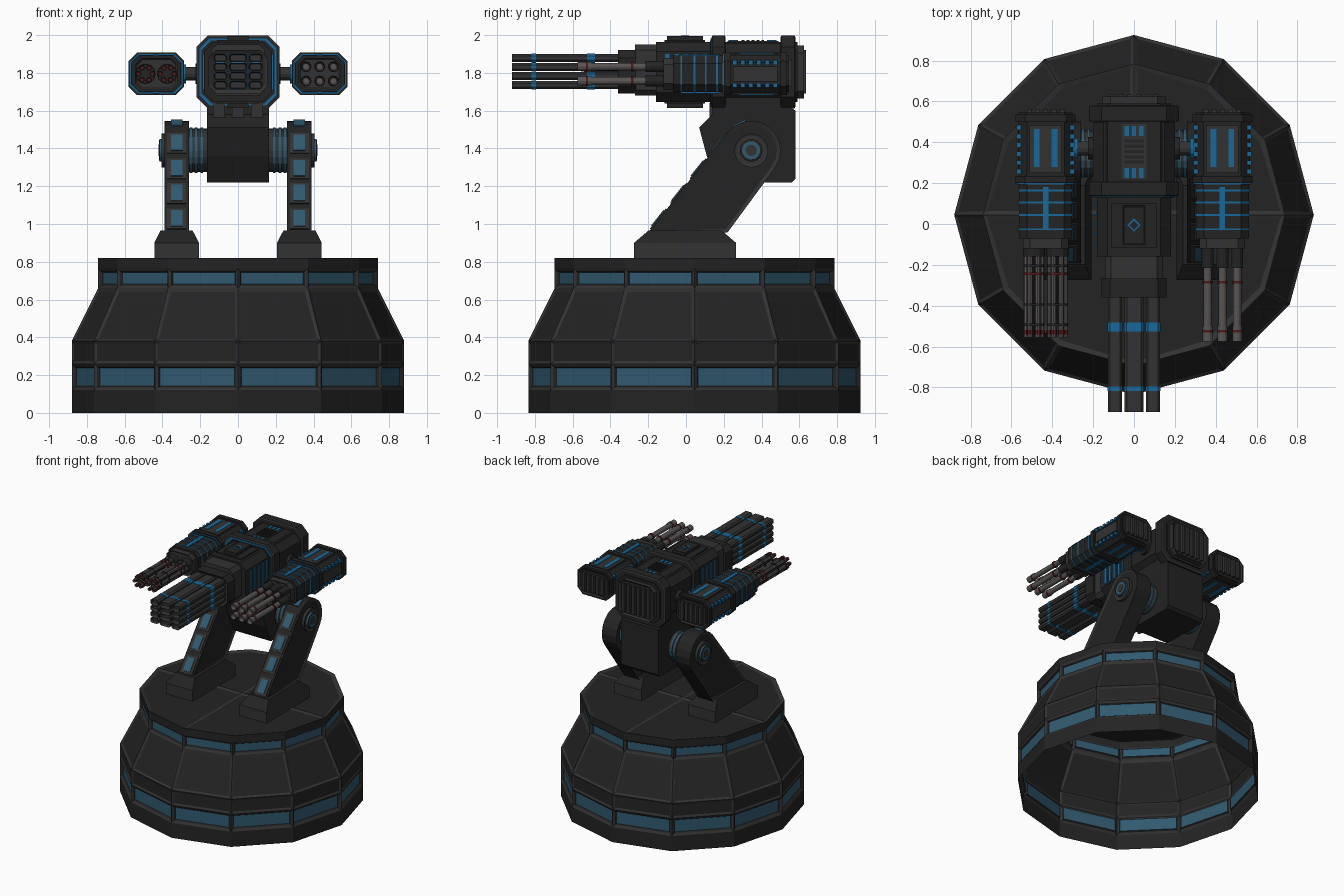
import bpy, bmesh, math
from mathutils import Vector, Matrix

if "Cube" in bpy.data.objects:
    bpy.data.objects.remove(bpy.data.objects["Cube"])

COLORS = {"dark": (.017, .017, .017), "rim": (.032, .032, .033), "glass": (.03, .10, .16),
          "blue": (.01, .14, .32), "steel": (.10, .09, .09), "red": (.08, .01, .01)}
MATS = []
for n, c in COLORS.items():
    m = bpy.data.materials.new(n)
    m.diffuse_color = (*c, 1)
    m.use_nodes = True
    m.node_tree.nodes["Principled BSDF"].inputs["Base Color"].default_value = m.diffuse_color
    MATS.append(m)
D, R, G, B, S, X = range(6)


class Part:
    def __init__(self, name):
        self.name, self.bm = name, bmesh.new()

    def prism(self, pts, axis, a, b, mat=D, inset=0, depth=0, top=1.0, rim=None):
        """Extrude a 2D outline along an axis; optionally recess both caps or taper the end."""
        bm = self.bm
        cx = sum(p[0] for p in pts) / len(pts)
        cy = sum(p[1] for p in pts) / len(pts)
        rings = []
        for t, k in ((a, 1.0), (b, top)):
            q = [(cx + (u - cx) * k, cy + (v - cy) * k) for u, v in pts]
            rings.append([bm.verts.new({'X': (t, u, v), 'Y': (u, t, v), 'Z': (u, v, t)}[axis]) for u, v in q])
        n = len(pts)
        caps = [bm.faces.new(rings[0]), bm.faces.new(rings[1])]
        fs = caps + [bm.faces.new((rings[0][i], rings[0][(i + 1) % n], rings[1][(i + 1) % n], rings[1][i]))
                     for i in range(n)]
        for f in fs:
            f.material_index = mat
        bmesh.ops.recalc_face_normals(bm, faces=fs)
        if inset:
            r = bmesh.ops.inset_individual(bm, faces=caps, thickness=inset, depth=depth)
            for f in r['faces']:
                f.material_index = mat if rim is None else rim

    def box(self, x0, x1, y0, y1, z0, z1, mat=D):
        self.prism([(x0, z0), (x1, z0), (x1, z1), (x0, z1)], 'Y', y0, y1, mat)

    def bar(self, center, size, angle, mat):
        """Box rotated about the X axis."""
        M = Matrix.Translation(center) @ Matrix.Rotation(angle, 4, 'X') @ Matrix.Diagonal((*size, 1))
        r = bmesh.ops.create_cube(self.bm, size=1, matrix=M)
        for f in {f for v in r['verts'] for f in v.link_faces}:
            f.material_index = mat

    def done(self):
        me = bpy.data.meshes.new(self.name)
        self.bm.to_mesh(me)
        self.bm.free()
        for m in MATS:
            me.materials.append(m)
        ob = bpy.data.objects.new(self.name, me)
        bpy.context.collection.objects.link(ob)


def octo(cx, cz, w, h, c):
    q = [(w, h - c), (w - c, h), (c - w, h), (-w, h - c), (-w, c - h), (c - w, -h), (w - c, -h), (w, c - h)]
    return [(cx + u, cz + v) for u, v in q]


def circle(cx, cz, r, n=12):
    return [(cx + r * math.cos(math.tau * i / n), cz + r * math.sin(math.tau * i / n)) for i in range(n)]


# Twelve-sided base shell, open underneath, with recessed panels and windows
base = Part("base_dome")
bm, CY = base.bm, .045
profile = [(0, .88), (.12, .88), (.26, .88), (.38, .88), (.66, .74), (.765, .74), (.82, .74)]
rings = [[bm.verts.new((x, y, z)) for x, y in circle(0, CY, r)] for z, r in profile]
bands = [[bm.faces.new((lo[k], lo[(k + 1) % 12], hi[(k + 1) % 12], hi[k])) for k in range(12)]
         for lo, hi in zip(rings, rings[1:])]
hub = bm.verts.new((0, CY, .82))
deck = [bm.faces.new([hub] + [rings[-1][(3 * q + i) % 12] for i in range(4)]) for q in range(4)]
for i, (faces, th) in enumerate(zip(bands + [deck], (.022, .022, .022, .025, .02, 0, .03))):
    if not th:
        continue
    r = bmesh.ops.inset_individual(bm, faces=faces, thickness=th, depth=-.008)
    for f in r['faces']:
        f.material_index = R
    if i in (1, 4):
        bmesh.ops.inset_individual(bm, faces=faces, thickness=.011, depth=-.012)
        for f in faces:
            f.material_index = G
base.done()

# Feet, slanted legs and hinges on both sides
hy, hz, hr = .345, 1.39, .157
arc = [(hy + hr * math.cos(math.radians(a)), hz + hr * math.sin(math.radians(a))) for a in range(-38, 143, 20)]
leg_outline = [(-.2, .955), (.22, .955)] + arc
slope = math.atan2(.53, .42)
for s, side in ((-1, "left"), (1, "right")):
    foot = Part(side + "_foot")
    sq = [(s * .325 + u * .118, v * .27 - .005) for u, v in ((-1, -1), (1, -1), (1, 1), (-1, 1))]
    foot.prism(sq, 'Z', .815, .9, R)
    foot.prism(sq, 'Z', .9, .965, D, top=.72)
    foot.done()
    leg = Part(side + "_leg")
    leg.prism(leg_outline, 'X', s * .26, s * .39, D, .02, -.008, rim=R)
    for z in (1.025, 1.16, 1.29, 1.425):
        y = -.2 + (z - .955) * .42 / .53
        leg.bar((s * .325, y, z), (.1, .135, .012), slope, R)
        leg.bar((s * .325, y, z), (.06, .105, .022), slope, G)
    leg.bar((s * .325, .285, 1.53), (.06, .07, .02), .45, G)
    leg.done()
    hinge = Part(side + "_hinge")
    hinge.prism(circle(hy, hz, .115, 20), 'X', s * .16, s * .265, R)
    for x in (.185, .215, .242):
        hinge.prism(circle(hy, hz, .121, 20), 'X', s * x, s * (x + .014), G)
    hinge.prism(circle(hy, hz, .09, 20), 'X', s * .375, s * .405, R, .012, -.006)
    hinge.prism(circle(hy, hz, .06, 20), 'X', s * .39, s * .415, G, .012, .004, rim=D)
    hinge.prism(circle(hy, hz, .03, 12), 'X', s * .4, s * .422, R)
    hinge.done()

# Tilting cradle block between the legs
cradle = Part("cradle")
cradle.prism([(.14, 1.67), (.14, 1.58), (.07, 1.51), (.11, 1.36), (.18, 1.22), (.56, 1.22), (.58, 1.24),
              (.58, 1.6), (.55, 1.62), (.55, 1.67)], 'X', -.165, .165, D)
for x in (-.1, 0, .1):
    cradle.box(x - .032, x + .032, .125, .16, 1.535, 1.64, R)
cradle.done()

# Central gun housing with collars, hatch and vents
CZ = 1.805
body = Part("gun_housing")
body.prism(octo(0, CZ, .18, .158, .05), 'Y', -.16, .59)
body.prism(octo(0, CZ, .2, .15, .05), 'Y', .2, .5)
for y0, y1 in ((.14, .205), (.505, .575)):
    body.prism(octo(0, CZ, .22, .193, .06), 'Y', y0, y1, D, .01, .004, rim=R)
body.prism(octo(0, CZ, .205, .178, .055), 'Y', .131, .15, B)
body.prism(octo(0, CZ, .193, .166, .052), 'Y', .128, .15, D)
body.prism(octo(0, CZ, .155, .14, .04), 'Y', .58, .625, R, .015, -.01)
for i in range(6):
    x = -.11 + i * .044
    body.box(x - .011, x + .011, .6, .635, CZ - .115, CZ + .115, R)
body.prism(octo(0, CZ + .01, .142, .135, .03), 'Y', -.27, -.15, R)
body.prism(octo(0, CZ, .158, .115, .04), 'Y', -.36, -.265, D, .02, -.012, rim=R)
for s in (-1, 1):
    z = CZ + s * .15
    body.prism([(-.055, -.1), (.055, -.1), (.055, .09), (-.055, .09)], 'Z', z, CZ + s * .19, D, .008, -.004, rim=R)
    body.prism([(-.11, -.115), (.11, -.115), (.11, .1), (-.11, .1)], 'Z', z, CZ + s * .168, D)
    for y in (-.1, -.05, 0, .05, .1):
        body.box(s * .17, s * .187, y - .012, y + .012, CZ - .095, CZ + .095, B)
body.prism(circle(0, -.005, .034, 4), 'Z', 1.985, 1.995, B)
body.prism(circle(0, -.005, .022, 4), 'Z', 1.985, 1.998, D)
body.box(-.06, .06, .22, .49, 1.94, 1.968, R)
for x in (-.035, 0, .035):
    for y in (.225, .43):
        body.box(x - .011, x + .011, y, y + .05, 1.96, 1.973, B)
for i in range(5):
    body.box(-.05, .05, .295 + i * .026, .31 + i * .026, 1.96, 1.975, D)
body.done()

# Block of twelve main barrels
barrels = Part("main_barrels")
for x, w in ((-.093, .035), (0, .046), (.093, .035)):
    for r in range(4):
        z = 1.735 + .048 * r
        barrels.prism(octo(x, z, w, .021, .011), 'Y', -.92, -.34, R, .006, -.03)
        for y0, y1 in ((-.525, -.482), (-.818, -.795)):
            barrels.prism(octo(x, z, w + .002, .023, .012), 'Y', y0, y1, B)
barrels.done()

# Side weapon pods
PZ = 1.795
for s, side in ((-1, "left"), (1, "right")):
    c = s * .4325
    pod = Part(side + "_pod")
    pod.prism(octo(c, PZ, .132, .1, .04), 'Y', .19, .545, D, .012, -.008, rim=R)
    for y0, y1 in ((.2, .235), (.5, .535)):
        pod.prism(octo(c, PZ, .147, .113, .045), 'Y', y0, y1, D)
    pod.prism(octo(c, PZ, .138, .105, .042), 'Y', .194, .21, B)
    pod.prism(octo(c, PZ, .13, .096, .04), 'Y', -.07, .2, D)
    pod.prism(octo(c, PZ, .112, .085, .035), 'Y', -.12, -.06, R, .01, -.01)
    for y in (-.03, .04, .1, .16):
        pod.prism(octo(c, PZ, .133, .099, .041), 'Y', y, y + .009, B)
    for i in range(5):
        x = c - .08 + i * .04
        pod.box(x - .012, x + .012, .53, .56, PZ - .07, PZ + .07, R)
    for t in (-1, 1):
        z0, z1 = sorted((PZ + t * .09, PZ + t * .108))
        pod.box(c - .08, c + .08, .25, .485, z0, z1, R)
        for x in (-.043, .043):
            pod.box(c + x - .014, c + x + .014, .28, .465, PZ - .112, PZ + .112, B)
        pod.box(c - .014, c + .014, -.03, .18, PZ - .103, PZ + .103, B)
        for i in range(6):
            y = .245 + i * .043
            x0, x1 = sorted((c + t * .12, c + t * .142))
            pod.box(x0, x1, y, y + .024, PZ + .048, PZ + .072, B)
            pod.box(x0, x1, y, y + .024, PZ - .072, PZ - .048, B)
        x0, x1 = sorted((c + t * .12, c + t * .14))
        pod.box(x0, x1, .25, .485, PZ - .04, PZ + .04, R)
    pod.done()
    # Arm joining the pod to the housing
    arm = Part(side + "_pod_arm")
    arm.prism(circle(.37, PZ, .035, 12), 'X', s * .19, s * .31, R)
    arm.prism(circle(.37, PZ, .055, 12), 'X', s * .195, s * .225, D)
    arm.prism(circle(.37, PZ, .05, 12), 'X', s * .275, s * .3, B)
    arm.done()

# Left pod: two rotary guns
rotary = Part("left_rotary_guns")
for x in (-.49, -.375):
    rotary.prism(circle(x, PZ, .054), 'Y', -.16, -.08, D)
    rotary.prism(circle(x, PZ, .016, 8), 'Y', -.5, -.15, D)
    for u, v in circle(x, PZ, .037, 6):
        rotary.prism(circle(u, v, .0135, 8), 'Y', -.555, -.15, S, .004, -.02)
        rotary.prism(circle(u, v, .016, 8), 'Y', -.54, -.52, X)
    for y, m in ((-.21, D), (-.25, X), (-.4, D), (-.5, D)):
        rotary.prism(circle(x, PZ, .052), 'Y', y, y + .012, m)
rotary.done()

# Right pod: six straight barrels
six = Part("right_barrels")
for x in (.36, .4325, .505):
    for z in (PZ - .038, PZ + .038):
        six.prism(circle(x, z, .029), 'Y', -.215, -.09, D)
        six.prism(circle(x, z, .02), 'Y', -.52, -.2, S)
        six.prism(circle(x, z, .024), 'Y', -.575, -.5, S, .007, -.03)
        for y in (-.29, -.53):
            six.prism(circle(x, z, .026), 'Y', y, y + .012, X)
six.done()
